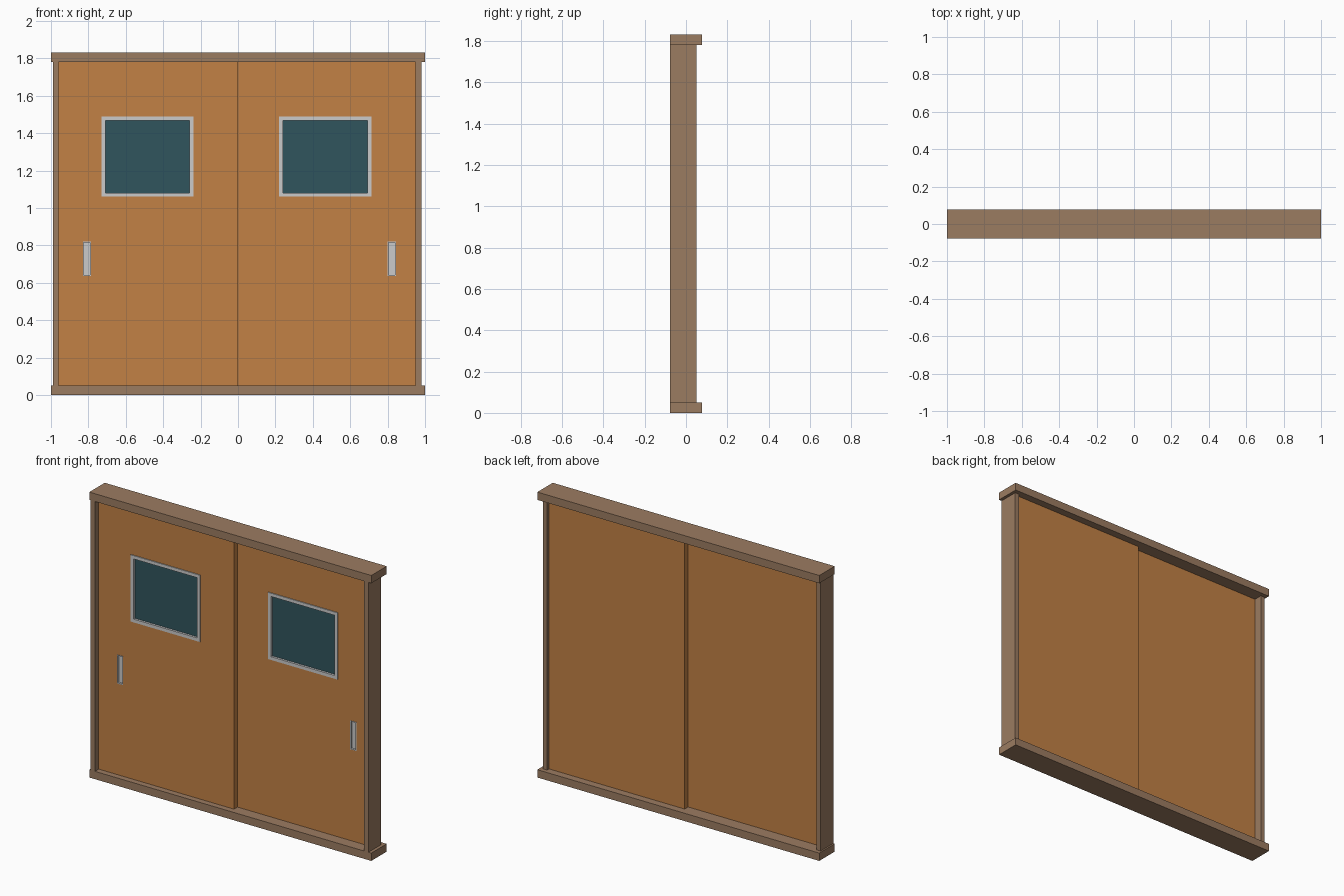
import bpy
import bmesh
from mathutils import Matrix, Vector

if "Cube" in bpy.data.objects:
    bpy.data.objects.remove(bpy.data.objects["Cube"])


def material(name, rgb):
    m = bpy.data.materials.new(name)
    m.diffuse_color = (*rgb, 1)
    m.use_nodes = True
    m.node_tree.nodes["Principled BSDF"].inputs["Base Color"].default_value = m.diffuse_color
    return m


FRAME = material("brown_wood", (0.33, 0.20, 0.12))
DOOR = material("orange_wood", (0.54, 0.22, 0.06))
GLASS = material("dark_glass", (0.03, 0.09, 0.11))


def boxes(name, ranges, mat=None):
    """One object from boxes given as (x0, x1, y0, y1, z0, z1)."""
    bm = bmesh.new()
    for x0, x1, y0, y1, z0, z1 in ranges:
        centre = Vector(((x0 + x1) / 2, (y0 + y1) / 2, (z0 + z1) / 2))
        size = (x1 - x0, y1 - y0, z1 - z0, 1)
        bmesh.ops.create_cube(bm, size=1, matrix=Matrix.Translation(centre) @ Matrix.Diagonal(size))
    mesh = bpy.data.meshes.new(name)
    bm.to_mesh(mesh)
    bm.free()
    obj = bpy.data.objects.new(name, mesh)
    bpy.context.collection.objects.link(obj)
    if mat:
        mesh.materials.append(mat)
    return obj


def border(name, x0, x1, z0, z1, y0, y1, w):
    """Rectangular ring of width w facing the front."""
    return boxes(name, [
        (x0, x0 + w, y0, y1, z0, z1), (x1 - w, x1, y0, y1, z0, z1),
        (x0 + w, x1 - w, y0, y1, z0, z0 + w), (x0 + w, x1 - w, y0, y1, z1 - w, z1)])


# Surrounding frame
boxes("bottom_rail", [(-1, 1, -0.078, 0.078, 0, 0.05)], FRAME)
boxes("top_rail", [(-1, 1, -0.078, 0.078, 1.78, 1.83)], FRAME)
boxes("left_post", [(-0.99, -0.96, -0.078, 0.05, 0.05, 1.78)], FRAME)
boxes("right_post", [(0.95, 0.98, -0.078, 0.05, 0.05, 1.78)], FRAME)

# Two sliding doors: the left one runs in front of the right one
# side, door x range, front y, window left edge, pull left edge
for side, dx0, dx1, y, wx, px in (("left", -0.96, 0.0, -0.04, -0.73, -0.83),
                                  ("right", -0.012, 0.95, -0.005, 0.22, 0.80)):
    door = boxes(side + "_door", [(dx0, dx1, y, y + 0.035, 0.05, 1.78)], DOOR)
    wx1, px1 = wx + 0.493, px + 0.044

    # Pockets for the window and the recessed pull
    cutter = boxes(side + "_cutter", [(wx + 0.01, wx1 - 0.01, y - 0.05, y + 0.014, 1.07, 1.48),
                                      (px, px1, y - 0.05, y + 0.016, 0.635, 0.82)], DOOR)
    cutter.hide_render = True
    mod = door.modifiers.new("pockets", "BOOLEAN")
    mod.operation = "DIFFERENCE"
    mod.solver = "EXACT"
    mod.object = cutter
    bpy.context.view_layer.objects.active = door
    bpy.ops.object.modifier_apply(modifier=mod.name)
    bpy.data.objects.remove(cutter)

    # Window with metal border
    border(side + "_window_frame", wx, wx1, 1.06, 1.488, y - 0.006, y + 0.013, 0.021)
    boxes(side + "_window_glass", [(wx + 0.015, wx1 - 0.015, y + 0.008, y + 0.013, 1.075, 1.473)], GLASS)

    # Recessed metal pull
    border(side + "_pull_rim", px, px1, 0.635, 0.82, y - 0.002, y + 0.016, 0.005)
    boxes(side + "_pull_plate", [(px + 0.004, px1 - 0.004, y + 0.011, y + 0.016, 0.639, 0.816)])
